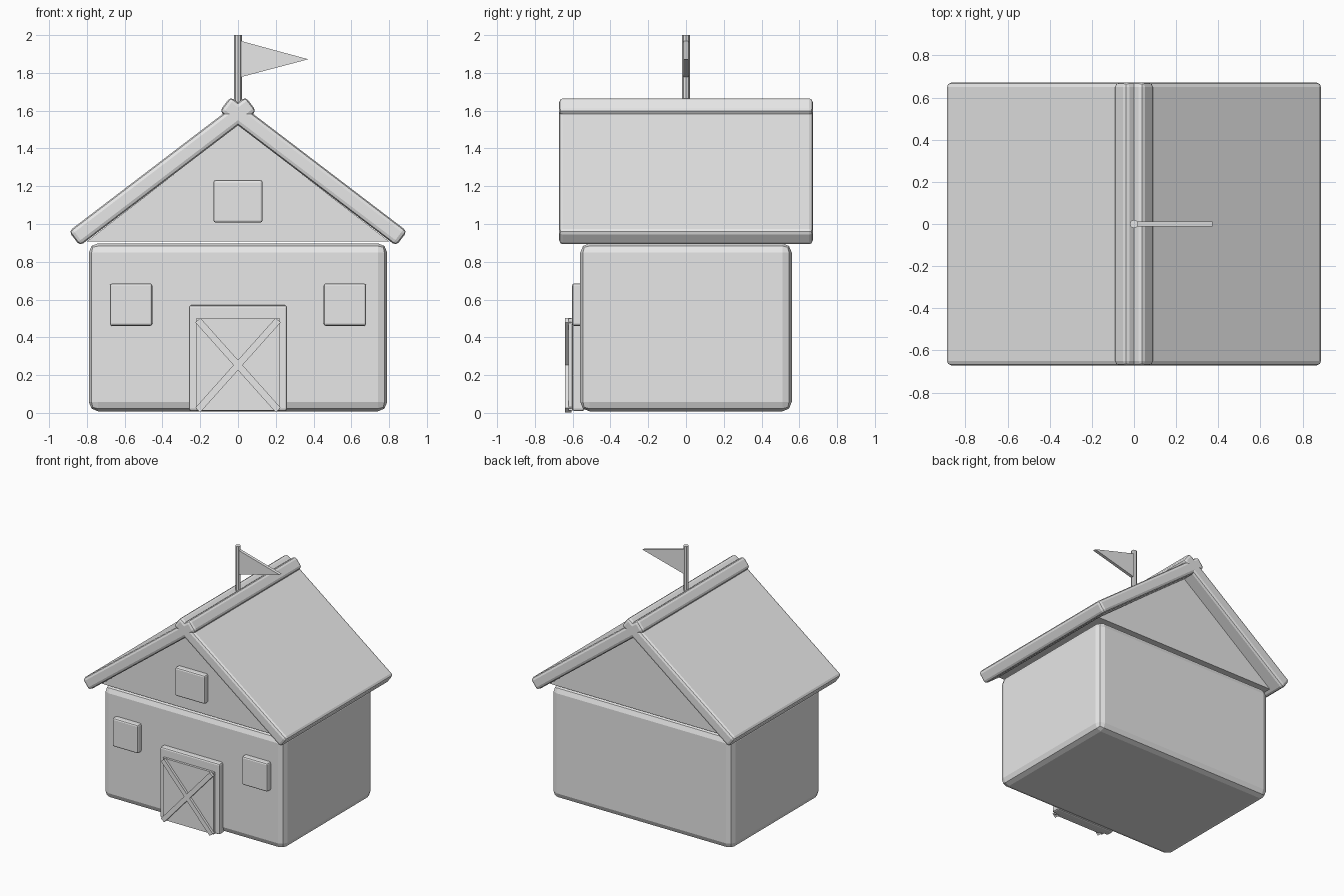
import bpy, bmesh, math
from mathutils import Matrix

if "Cube" in bpy.data.objects:
    bpy.data.objects.remove(bpy.data.objects["Cube"])

grey = bpy.data.materials.new("light grey")
grey.diffuse_color = (0.8, 0.8, 0.8, 1)
grey.use_nodes = True
grey.node_tree.nodes["Principled BSDF"].inputs["Base Color"].default_value = grey.diffuse_color


def add_object(name, bm):
    bmesh.ops.recalc_face_normals(bm, faces=bm.faces[:])
    mesh = bpy.data.meshes.new(name)
    bm.to_mesh(mesh)
    bm.free()
    mesh.materials.append(grey)
    obj = bpy.data.objects.new(name, mesh)
    bpy.context.collection.objects.link(obj)
    return obj


def box(name, center, size, bevel=0.0, segments=2, angle=0.0):
    """Box turned about the y axis, with rounded edges."""
    bm = bmesh.new()
    bmesh.ops.create_cube(bm, size=1.0, matrix=Matrix.Diagonal((*size, 1)))
    if bevel:
        bmesh.ops.bevel(bm, geom=bm.edges[:], offset=bevel, segments=segments,
                        profile=0.5, affect='EDGES')
    bm.transform(Matrix.Translation(center) @ Matrix.Rotation(angle, 4, 'Y'))
    return add_object(name, bm)


def prism(name, outline, y0, y1):
    """Outline of (x, z) points extruded along y."""
    bm = bmesh.new()
    front = [bm.verts.new((x, y0, z)) for x, z in outline]
    back = [bm.verts.new((x, y1, z)) for x, z in outline]
    bm.faces.new(front)
    bm.faces.new(back)
    n = len(outline)
    for i in range(n):
        j = (i + 1) % n
        bm.faces.new((front[i], front[j], back[j], back[i]))
    return add_object(name, bm)


# Walls and gable
box("walls", (0, 0, 0.453), (1.58, 1.12, 0.89), 0.05)
prism("gable", [(-0.80, 0.908), (0.80, 0.908), (0, 1.525)], -0.56, 0.56)

# Roof slabs crossing at the ridge
pitch = math.radians(37.3)
for side, label in ((-1, "left"), (1, "right")):
    box(f"roof_{label}", (side * 0.399, 0, 1.279), (1.176, 1.345, 0.097),
        0.022, angle=side * pitch)

# Windows
for label, x in (("left", -0.566), ("right", 0.566)):
    box(f"window_{label}", (x, -0.57, 0.573), (0.225, 0.066, 0.225), 0.012)
box("window_gable", (0, -0.57, 1.12), (0.26, 0.066, 0.225), 0.012)

# Door with crossed braces
box("door_frame", (0, -0.57, 0.29), (0.52, 0.066, 0.56), 0.012)
box("door_panel", (0, -0.60, 0.256), (0.445, 0.042, 0.488))
for side, label in ((-1, "rising"), (1, "falling")):
    box(f"door_brace_{label}", (0, -0.6225, 0.253), (0.638, 0.035, 0.036),
        angle=side * math.radians(48.2))

# Flagpole and pennant
bm = bmesh.new()
bmesh.ops.create_cone(bm, cap_ends=True, segments=8, radius1=0.02, radius2=0.02,
                      depth=0.4, matrix=Matrix.Translation((0, 0, 1.8)))
add_object("flagpole", bm)
prism("pennant", [(0.012, 1.97), (0.012, 1.777), (0.372, 1.872)], -0.012, 0.012)
